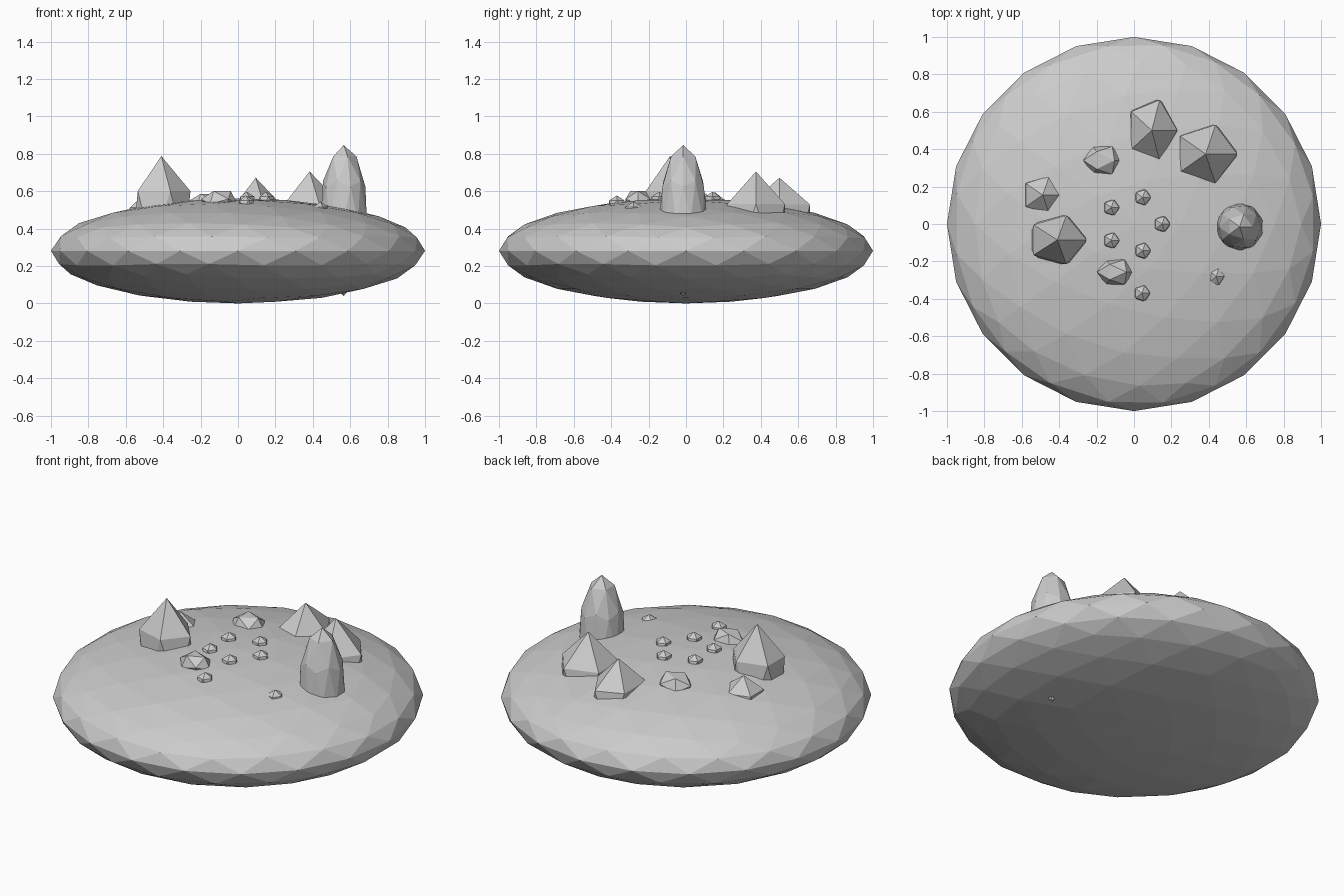
import bpy
from math import radians, cos, sin

cube = bpy.data.objects.get("Cube")
if cube:
    bpy.data.objects.remove(cube, do_unlink=True)

# Single stone colour
stone = bpy.data.materials.new("stone grey")
stone.use_nodes = True
GREY = (0.6, 0.6, 0.6, 1)
stone.diffuse_color = GREY
stone.node_tree.nodes["Principled BSDF"].inputs["Base Color"].default_value = GREY


def rock(name, centre, size, detail=1, tilt=0, turn=0):
    """Flat-faced ball, tilted and turned first, then stretched to size."""
    bpy.ops.mesh.primitive_ico_sphere_add(subdivisions=detail, radius=1,
                                          rotation=(0, radians(tilt), radians(turn)))
    ob = bpy.context.object
    bpy.ops.object.transform_apply(location=False, rotation=True, scale=True)
    ob.name = name
    ob.location = centre
    ob.scale = size
    ob.data.materials.append(stone)
    return ob


# Squashed island body
rock("island", (0, 0, 0.281), (1, 1, 0.281), detail=3)

# Tall rounded pillar running through the island
rock("tall_pillar", (0.565, -0.015, 0.443), (0.13, 0.13, 0.403), detail=2)

# Pointed boulders
rock("boulder_large", (-0.41, -0.085, 0.448), (0.174, 0.153, 0.34))
rock("boulder_back", (0.095, 0.5, 0.412), (0.152, 0.192, 0.26))
rock("boulder_back_left", (0.383, 0.374, 0.39), (0.188, 0.182, 0.315))
rock("boulder_small", (-0.488, 0.155, 0.445), (0.125, 0.118, 0.15))

# Low flat-topped stones
rock("flat_stone_back", (-0.168, 0.34, 0.53), (0.105, 0.088, 0.07), tilt=37.4)
rock("flat_stone_front", (-0.1, -0.257, 0.545), (0.1, 0.078, 0.07), tilt=37.4)

# Ring of five pebbles on the summit
for i in range(5):
    a = radians(72 * i)
    rock(f"ring_pebble_{i + 1}", (0.15 * cos(a), 0.15 * sin(a), 0.549), (0.048, 0.048, 0.048))

# Stray pebbles
rock("stray_pebble_front", (0.043, -0.37, 0.529), (0.048, 0.048, 0.048))
rock("stray_pebble_left", (0.44, -0.28, 0.494), (0.048, 0.054, 0.05))
